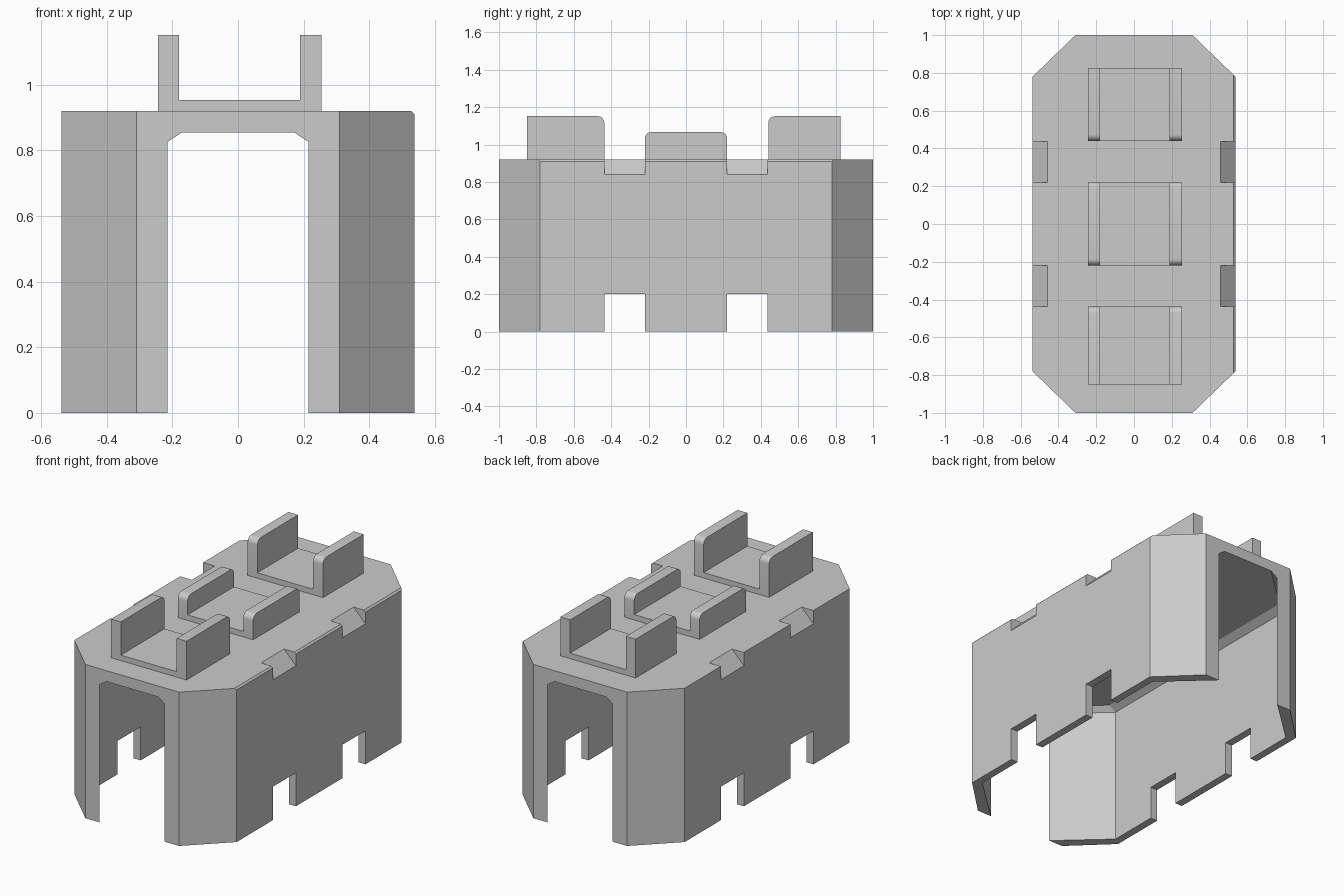
import bpy, bmesh, math
from mathutils import Vector

cube = bpy.data.objects.get("Cube")
if cube:
    bpy.data.objects.remove(cube, do_unlink=True)

grey = bpy.data.materials.new("light_grey")
grey.use_nodes = True
colour = (0.6, 0.6, 0.6, 1)
grey.diffuse_color = colour
grey.node_tree.nodes["Principled BSDF"].inputs["Base Color"].default_value = colour

TOP = 0.92


def make_object(name, bm):
    bmesh.ops.recalc_face_normals(bm, faces=bm.faces[:])
    mesh = bpy.data.meshes.new(name)
    bm.to_mesh(mesh)
    bm.free()
    obj = bpy.data.objects.new(name, mesh)
    bpy.context.collection.objects.link(obj)
    mesh.materials.append(grey)
    return obj


def loft(name, sections):
    """Skin matching closed cross-sections and cap both ends."""
    bm = bmesh.new()
    rings = [[bm.verts.new(p) for p in s] for s in sections]
    for a, b in zip(rings, rings[1:]):
        for i in range(len(a)):
            j = (i + 1) % len(a)
            bm.faces.new((a[i], a[j], b[j], b[i]))
    bm.faces.new(rings[0])
    bm.faces.new(rings[-1])
    return make_object(name, bm)


def extrude_x(name, profile, x0, x1):
    return loft(name, [[(x, y, z) for y, z in profile] for x in (x0, x1)])


def box(y0, y1, z0, z1):
    return [(y0, z0), (y1, z0), (y1, z1), (y0, z1)]


def cut(obj, cutter):
    mod = obj.modifiers.new("cut", 'BOOLEAN')
    mod.operation = 'DIFFERENCE'
    mod.solver = 'EXACT'
    mod.object = cutter
    bpy.context.view_layer.objects.active = obj
    bpy.ops.object.modifier_apply(modifier=mod.name)
    bpy.data.objects.remove(cutter, do_unlink=True)


# Eight-sided shell
plan = [(0.31, -1), (0.537, -0.78), (0.537, 0.78), (0.31, 1)]
plan += [(-x, y) for x, y in reversed(plan)]
body = loft("body_shell", [[(x, y, z) for x, y in plan] for z in (0, TOP)])

# Small chamfer along the left top edge
bm = bmesh.new()
bm.from_mesh(body.data)
edge = [e for e in bm.edges if all(v.co.x > 0.5 and v.co.z > 0.9 for v in e.verts)]
bmesh.ops.bevel(bm, geom=edge, offset=0.01, segments=1, affect='EDGES')
bm.to_mesh(body.data)
bm.free()


# Tunnel: widens inside, with chamfered upper corners
def arch(y, w):
    half = [(w, -0.1), (w, 0.825), (w - 0.045, 0.855)]
    return [(x, y, z) for x, z in half + [(-x, z) for x, z in reversed(half)]]


cut(body, loft("tunnel_cutter", [arch(-1.1, 0.107), arch(-1, 0.215), arch(-0.746, 0.49),
                                 arch(0.746, 0.49), arch(1, 0.215), arch(1.1, 0.107)]))

# Square foot notches and sloped top notches on both walls
for side in (-1, 1):
    for end in (-1, 1):
        y0, y1 = sorted((end * 0.22, end * 0.437))
        cut(body, extrude_x("foot_cutter", box(y0, y1, -0.1, 0.2), side * 0.4, side * 0.7))
        slope = [(0.459, TOP), (0.615, 0.76), (0.615, 1.0), (0.459, 1.0)]
        cut(body, loft("slope_cutter", [[(side * x, y, z) for x, z in slope] for y in (y0, y1)]))


# Clip side profile, with each top corner square or rounded
def clip_profile(y0, y1, top, round_front, round_back, r=0.035):
    pts = [(y0, TOP - 0.01), (y1, TOP - 0.01)]
    for y, s, rounded in ((y1, -1, round_back), (y0, 1, round_front)):
        if not rounded:
            pts.append((y, top))
            continue
        arc = [(y + s * r - s * r * math.cos(a), top - r + r * math.sin(a))
               for a in (math.pi / 2 * i / 6 for i in range(7))]
        pts += arc if s < 0 else arc[::-1]
    return pts


# Three roof clips: a base plate between two upright walls
clips = [("front", -0.85, -0.437, 1.152, False, True),
         ("middle", -0.22, 0.22, 1.067, True, True),
         ("back", 0.44, 0.825, 1.152, True, False)]
for label, y0, y1, top, rf, rb in clips:
    extrude_x(label + "_clip_base", box(y0, y1, TOP - 0.01, 0.953), -0.181, 0.19)
    for side, x0, x1 in (("right", -0.244, -0.18), ("left", 0.189, 0.254)):
        wall = extrude_x(f"{label}_clip_{side}_wall", clip_profile(y0, y1, top, rf, rb), x0, x1)
        bpy.ops.object.select_all(action='DESELECT')
        wall.select_set(True)
        bpy.context.view_layer.objects.active = wall
        bpy.ops.object.shade_smooth_by_angle(angle=math.radians(30))
